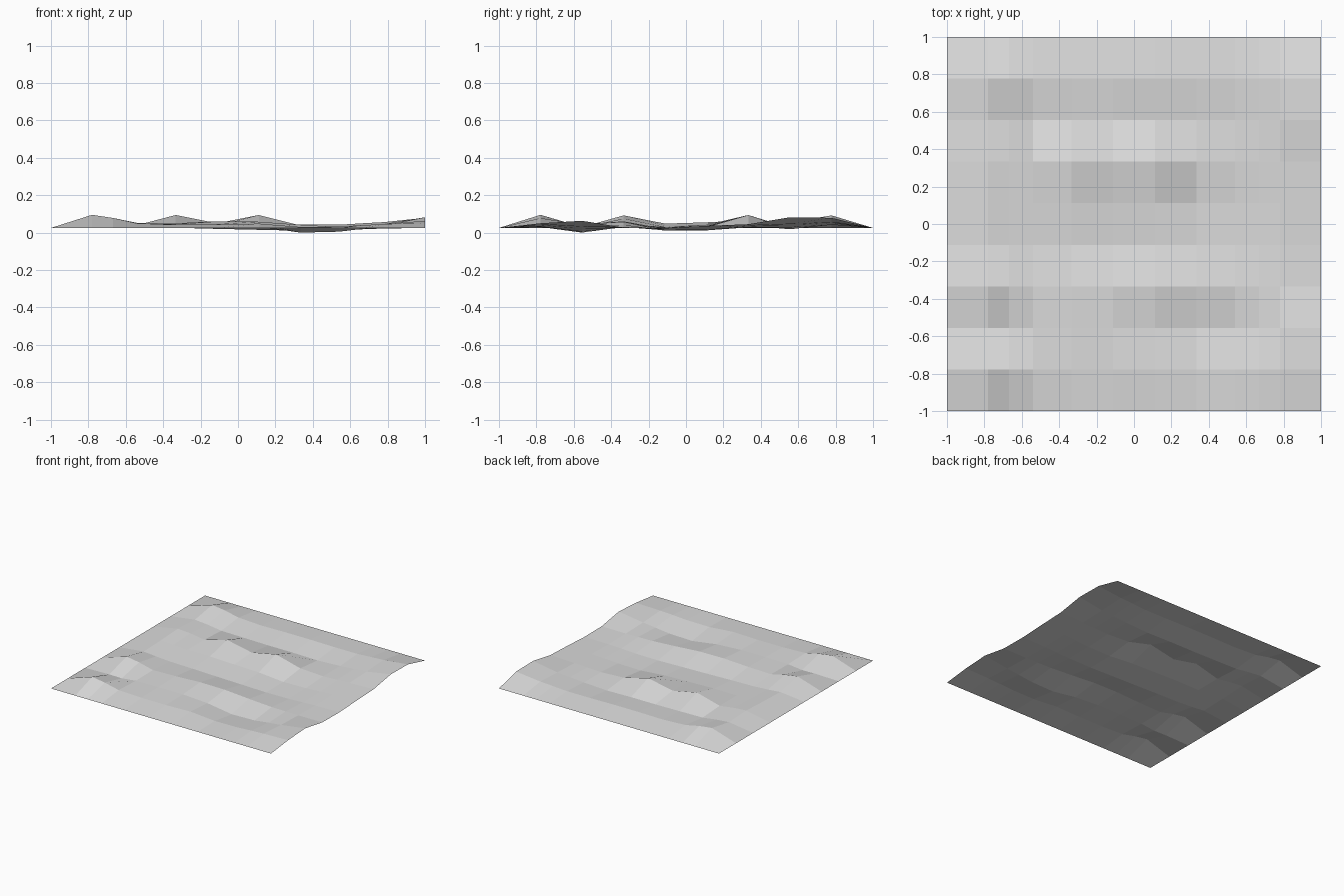
import bpy
import bmesh

cube = bpy.data.objects.get("Cube")
if cube:
    bpy.data.objects.remove(cube, do_unlink=True)

# Column positions across the sheet; rows are evenly spaced
COLUMNS = [-1, -.78, -.667, -.54, -.333, -.111, .111, .333, .54, .667, .78, 1]
ROWS = 10
RIM = 25

# Heights in thousandths, front to back, from the second column to the right edge
RELIEF = [
    [95, 78, 50, 42, 42, 48, 30, 32, 40, 45, 50],
    [30, 28, 42, 45, 45, 32, 0, 5, 20, 32, 63],
    [92, 75, 45, 50, 60, 58, 42, 30, 28, 26, 27],
    [48, 38, 30, 26, 20, 15, 10, 12, 18, 22, 25],
    [55, 47, 40, 42, 36, 30, 12, 15, 22, 28, 36],
    [66, 58, 40, 94, 50, 94, 38, 28, 33, 38, 45],
    [55, 45, 28, 25, 22, 22, 18, 28, 38, 46, 82],
    [92, 78, 52, 42, 45, 45, 42, 42, 50, 56, 79],
]


def flat_material(name, color):
    material = bpy.data.materials.new(name)
    material.use_nodes = True
    material.diffuse_color = color
    shader = material.node_tree.nodes["Principled BSDF"]
    shader.inputs["Base Color"].default_value = color
    return material


def height(row, column):
    """Level rim at the front, back and left; relief everywhere else."""
    if row in (0, ROWS - 1) or column == 0:
        return RIM / 1000
    return RELIEF[row - 1][column - 1] / 1000


# Uneven ground sheet made of flat quads
bm = bmesh.new()
grid = []
for row in range(ROWS):
    y = -1 + 2 * row / (ROWS - 1)
    grid.append([bm.verts.new((x, y, height(row, column)))
                 for column, x in enumerate(COLUMNS)])

for near, far in zip(grid, grid[1:]):
    for i in range(len(COLUMNS) - 1):
        face = bm.faces.new((near[i], near[i + 1], far[i + 1], far[i]))
        face.smooth = False

mesh = bpy.data.meshes.new("ground_sheet")
bm.to_mesh(mesh)
bm.free()
mesh.materials.append(flat_material("light grey", (.72, .72, .72, 1)))

ground = bpy.data.objects.new("ground_sheet", mesh)
bpy.context.collection.objects.link(ground)
